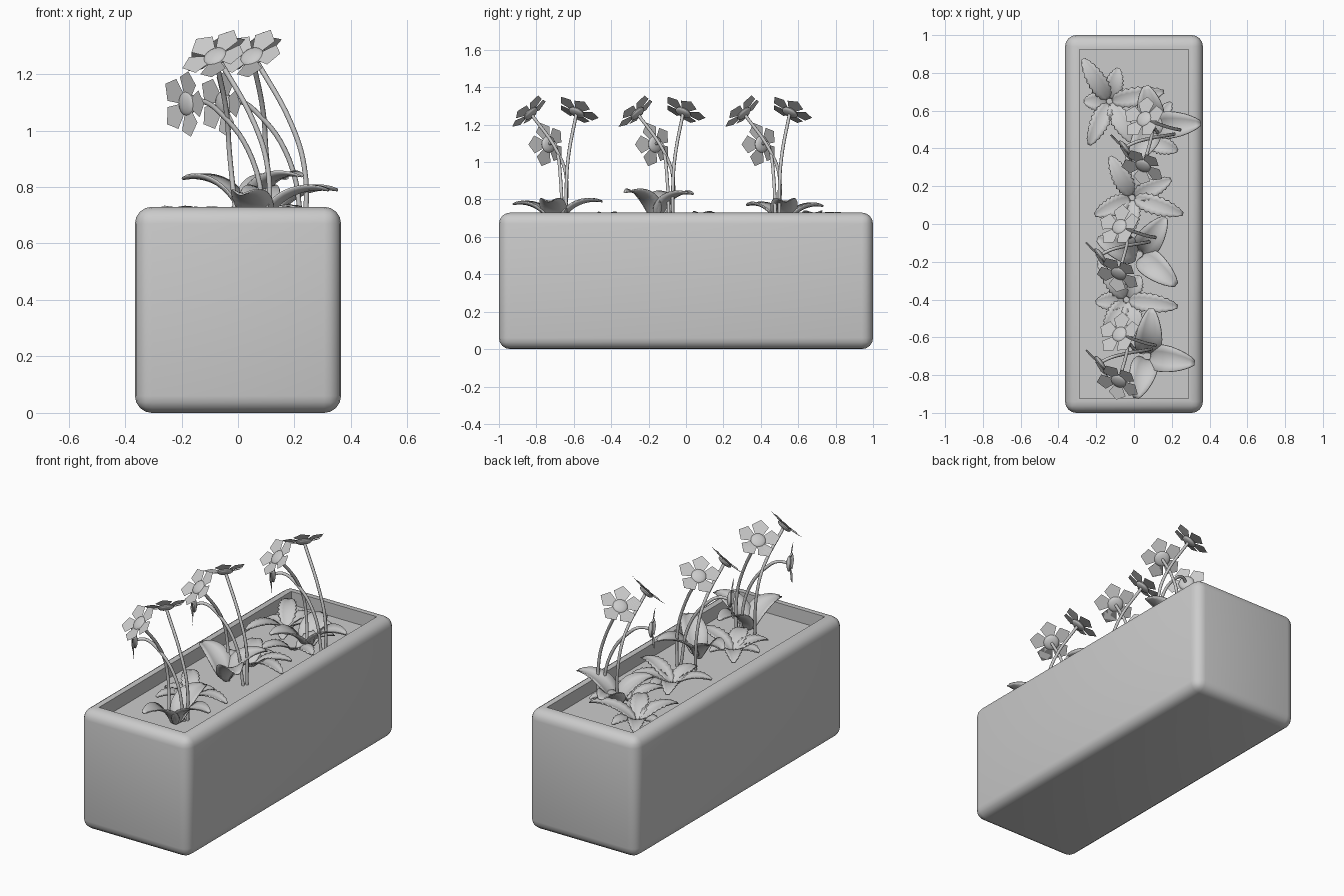
import bpy, bmesh, math
from mathutils import Vector

if "Cube" in bpy.data.objects:
    bpy.data.objects.remove(bpy.data.objects["Cube"])

grey = bpy.data.materials.new("plain_grey")
grey.use_nodes = True
grey.diffuse_color = (0.6, 0.6, 0.6, 1)
grey.node_tree.nodes["Principled BSDF"].inputs["Base Color"].default_value = (0.6, 0.6, 0.6, 1)


def finish(name, bm, smooth=None):
    bmesh.ops.recalc_face_normals(bm, faces=bm.faces)
    mesh = bpy.data.meshes.new(name)
    bm.to_mesh(mesh)
    bm.free()
    mesh.materials.append(grey)
    obj = bpy.data.objects.new(name, mesh)
    bpy.context.collection.objects.link(obj)
    if smooth:
        bpy.ops.object.select_all(action='DESELECT')
        obj.select_set(True)
        bpy.context.view_layer.objects.active = obj
        bpy.ops.object.shade_smooth_by_angle(angle=math.radians(smooth))
    return obj


# Planter: rounded block with a sunken rectangular bed
def planter():
    bm = bmesh.new()
    bmesh.ops.create_cube(bm, size=1)
    for v in bm.verts:
        v.co = Vector((v.co.x * 0.73, v.co.y * 2, (v.co.z + 0.5) * 0.73))
    bmesh.ops.bevel(bm, geom=bm.edges[:], offset=0.06, segments=4, profile=0.5, affect='EDGES')
    top = max(bm.faces, key=lambda f: f.calc_center_median().z)
    bmesh.ops.inset_region(bm, faces=[top], thickness=0.017)
    for v in top.verts:
        v.co.x = math.copysign(0.288, v.co.x)
        v.co.y = math.copysign(0.923, v.co.y)
    bed = bmesh.ops.extrude_discrete_faces(bm, faces=[top])["faces"][0]
    for v in bed.verts:
        v.co.z = 0.65
    finish("planter_box", bm, 35)


# Arching leaf grown as a grid along a bending midrib
def add_leaf(bm, base, azimuth, length, width, rise, bend, fold, teeth=0):
    rows = teeth * 2 if teeth else 12
    out = Vector((math.cos(azimuth), math.sin(azimuth), 0))
    side = Vector((-out.y, out.x, 0))
    up = Vector((0, 0, 1))
    p = Vector(base)
    grid = []
    for i in range(rows + 1):
        t = i / rows
        a = rise - bend * t
        half = width / 2 * max(0.06, math.sin(math.pi * t ** 0.8 * 0.98 + 0.02)) ** 0.65
        if teeth and i % 2:
            half *= 0.82
        normal = up * math.cos(a) - out * math.sin(a)
        row = []
        for s in (-1, -0.5, 0, 0.5, 1):
            row.append(bm.verts.new(p + side * half * s + normal * half * fold * s * s))
        grid.append(row)
        p = p + (out * math.cos(a) + up * math.sin(a)) * length / rows
    for r0, r1 in zip(grid, grid[1:]):
        for j in range(4):
            bm.faces.new((r0[j], r0[j + 1], r1[j + 1], r1[j]))


def rosette(name, base, leaves, width, rise, bend, fold, teeth=0):
    bm = bmesh.new()
    for degrees, length in leaves:
        a = math.radians(degrees)
        start = Vector(base) + Vector((math.cos(a), math.sin(a), 0)) * 0.015
        add_leaf(bm, start, a, length, width, rise, bend, fold, teeth)
    obj = finish(name, bm, 50)
    solid = obj.modifiers.new("thickness", 'SOLIDIFY')
    solid.thickness = 0.006


# Flower head: five pointed petals around a flattened dome
def flower(name, centre, normal):
    bm = bmesh.new()
    outline = ((0.025, -0.018), (0.085, -0.048), (0.122, 0), (0.085, 0.048), (0.025, 0.018))
    for k in range(5):
        a = math.tau * k / 5
        verts = []
        for r, s in outline:
            verts.append(bm.verts.new((r * math.cos(a) - s * math.sin(a),
                                       r * math.sin(a) + s * math.cos(a), 0.15 * r)))
        bm.faces.new(verts)
    petals = bmesh.ops.solidify(bm, geom=bm.faces[:], thickness=0.005)
    dome = bmesh.ops.create_uvsphere(bm, u_segments=16, v_segments=8, radius=0.045)
    for v in dome["verts"]:
        v.co.z *= 0.35
    turn = Vector(normal).to_track_quat('Z', 'Y')
    for v in bm.verts:
        v.co = turn @ v.co + Vector(centre)
    finish(name, bm, 40)


# Stem: thin round tube through a few points
def stem(name, points):
    curve = bpy.data.curves.new(name, 'CURVE')
    curve.dimensions = '3D'
    curve.bevel_depth = 0.009
    curve.bevel_resolution = 2
    curve.resolution_u = 6
    curve.use_fill_caps = True
    spline = curve.splines.new('BEZIER')
    spline.bezier_points.add(len(points) - 1)
    for bp, p in zip(spline.bezier_points, points):
        bp.co = p
        bp.handle_left_type = bp.handle_right_type = 'AUTO'
    curve.materials.append(grey)
    bpy.context.collection.objects.link(bpy.data.objects.new(name, curve))


# Flowering plant: three heads on stems above broad leaves
heads = (
    ("upper", (-0.45, 0.4, 0.8),
     ((0.11, -0.64, 0.64), (0.105, -0.64, 0.87), (0.06, -0.63, 1.02), (-0.075, -0.585, 1.265))),
    ("forward", (-0.35, -0.62, 0.68),
     ((0.0, -0.66, 0.64), (-0.03, -0.64, 0.92), (-0.04, -0.69, 1.06), (-0.08, -0.83, 1.26))),
    ("drooping", (-0.78, -0.6, -0.05),
     ((0.1, -0.66, 0.64), (0.05, -0.67, 0.9), (-0.06, -0.69, 1.06), (-0.13, -0.71, 1.105),
      (-0.18, -0.735, 1.095))),
)
broad = (
    ((0.07, -0.7), ((85, 0.31), (-8, 0.31), (-105, 0.28))),
    ((0.03, -0.16), ((55, 0.29), (-40, 0.31), (160, 0.29))),
    ((0.1, 0.52), ((3, 0.31), (100, 0.26), (-120, 0.27))),
)
for n, ((bx, by), leaves) in enumerate(broad):
    tag = ("front", "middle", "back")[n]
    shift = Vector((0.13 if n == 2 else 0, 0.57 * n, 0))
    for label, normal, path in heads:
        points = [Vector(p) + shift for p in path]
        stem(f"{tag}_{label}_stem", points)
        flower(f"{tag}_{label}_flower", points[-1], normal)
    lift = 0.05 if n == 1 else 0
    rosette(f"{tag}_broad_leaves", (bx, by, 0.64 + lift), leaves, 0.14, 1.25, 1.5, 0.35)

# Low ground plants with toothed leaves
ground = (
    ((-0.04, -0.4), ((-8, 0.28), (60, 0.14), (125, 0.26), (185, 0.16), (235, 0.2), (290, 0.22))),
    ((-0.01, 0.14), ((-18, 0.29), (25, 0.23), (118, 0.25), (205, 0.22), (265, 0.2), (75, 0.16))),
    ((-0.13, 0.65), ((122, 0.27), (75, 0.18), (245, 0.26), (10, 0.3), (300, 0.26), (180, 0.13))),
    ((0.06, 0.45), ((-20, 0.18), (55, 0.24), (240, 0.2))),
)
for n, ((x, y), leaves) in enumerate(ground):
    rosette(f"ground_plant_{n + 1}", (x, y, 0.655), leaves, 0.105, 0.75, 1.15, 0.25, 9)

planter()
